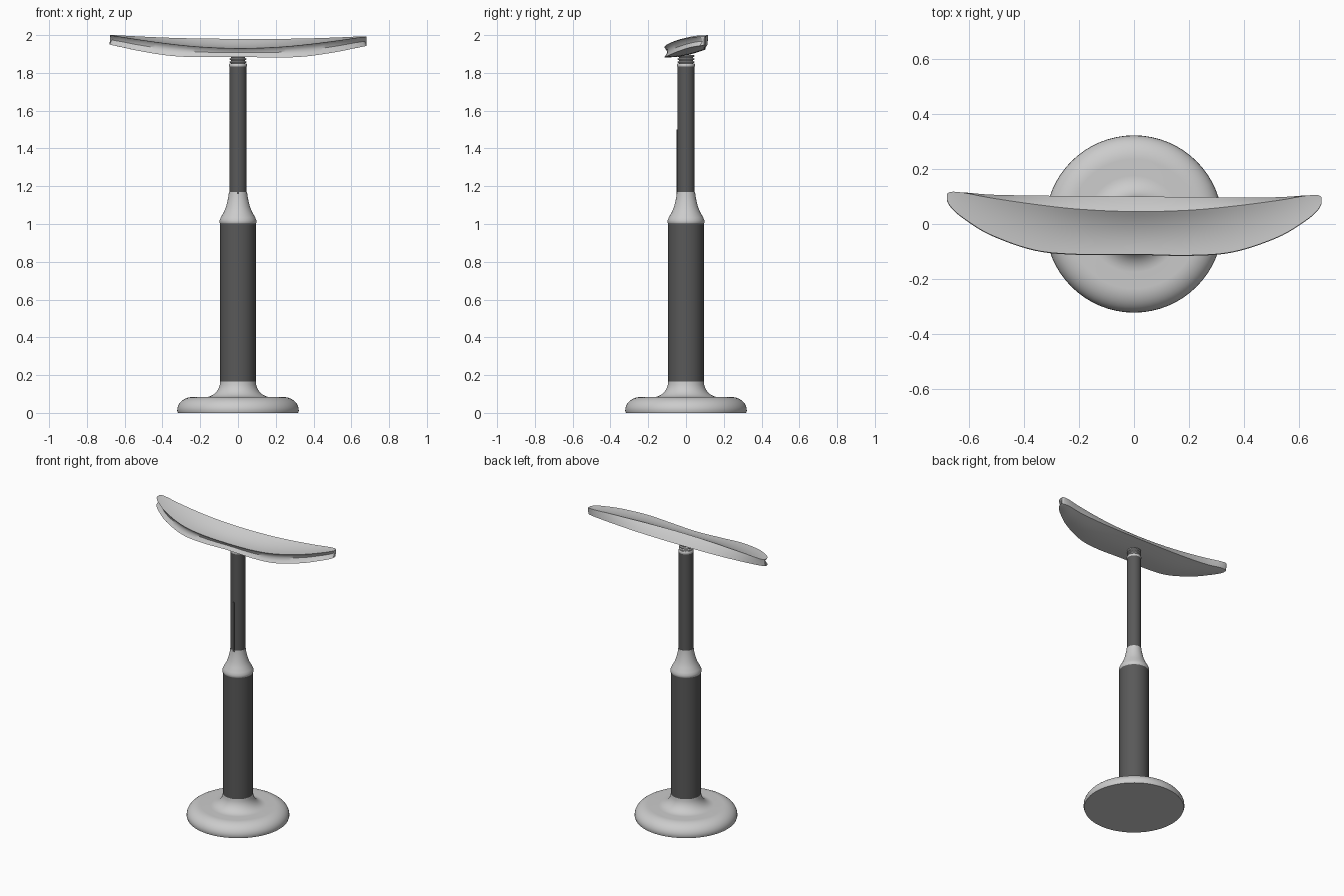
import bpy, bmesh, math
from mathutils import Vector, Matrix

if "Cube" in bpy.data.objects:
    bpy.data.objects.remove(bpy.data.objects["Cube"])

dark = bpy.data.materials.new("dark_grey")
dark.diffuse_color = (0.1, 0.1, 0.1, 1)
dark.use_nodes = True
dark.node_tree.nodes["Principled BSDF"].inputs["Base Color"].default_value = dark.diffuse_color


def finish(name, bm, mat=None, angle=35):
    bmesh.ops.remove_doubles(bm, verts=bm.verts, dist=1e-5)
    bmesh.ops.recalc_face_normals(bm, faces=bm.faces)
    me = bpy.data.meshes.new(name)
    bm.to_mesh(me)
    bm.free()
    ob = bpy.data.objects.new(name, me)
    bpy.context.collection.objects.link(ob)
    if mat:
        me.materials.append(mat)
    bpy.ops.object.select_all(action='DESELECT')
    ob.select_set(True)
    bpy.context.view_layer.objects.active = ob
    bpy.ops.object.shade_smooth_by_angle(angle=math.radians(angle))
    return ob


def bridge_rings(bm, rings):
    n = len(rings[0])
    for a, b in zip(rings, rings[1:]):
        for i in range(n):
            j = (i + 1) % n
            bm.faces.new((a[i], a[j], b[j], b[i]))
    bm.faces.new(rings[0])
    bm.faces.new(rings[-1])


def lathe(name, profile, mat=None, seg=64):
    bm = bmesh.new()
    rings = [[bm.verts.new((r * math.cos(2 * math.pi * i / seg),
                            r * math.sin(2 * math.pi * i / seg), z))
              for i in range(seg)] for r, z in profile]
    bridge_rings(bm, rings)
    return finish(name, bm, mat)


def arc(cr, cz, rr, rz, a0, a1, n=8):
    return [(cr + rr * math.cos(math.radians(a0 + (a1 - a0) * i / n)),
             cz + rz * math.sin(math.radians(a0 + (a1 - a0) * i / n))) for i in range(n + 1)]


# Round foot: rounded rim, then a fillet up into the lower tube
lathe("base", [(0.318, 0), (0.322, 0.012)] + arc(0.235, 0.015, 0.087, 0.07, 10, 90)
      + arc(0.175, 0.165, 0.08, 0.082, 270, 180))

# Telescopic post
lathe("lower_tube", [(0.095, 0.16), (0.095, 1.01)], dark)
lathe("collar", [(0.095, 1.003), (0.097, 1.006), (0.097, 1.02), (0.091, 1.035), (0.075, 1.063),
                 (0.063, 1.093), (0.055, 1.125), (0.05, 1.15), (0.048, 1.17)])
lathe("upper_tube", [(0.046, 1.16), (0.046, 1.835)], dark)

# Thin guide strip down the front of the upper tube
bm = bmesh.new()
bmesh.ops.create_cube(bm, size=1, matrix=Matrix.Translation((0, -0.045, 1.33))
                      @ Matrix.Diagonal((0.012, 0.01, 0.34, 1)))
finish("guide_strip", bm, dark)

# Swivel joint: end cap and ribbed neck
lathe("tube_cap", [(0.046, 1.833), (0.047, 1.838), (0.047, 1.845), (0.043, 1.851)])
ribs = []
for k in range(3):
    z = 1.85 + k * 0.016
    ribs += [(0.036, z), (0.044, z + 0.004), (0.044, z + 0.01), (0.036, z + 0.014)]
lathe("neck_joint", ribs)

# Curved head: half-length stations
# (x, front y, lip z, front bottom z, ridge y, ridge z, back y, back z)
half = [Vector(r) for r in (
    (0.00, -0.110, 1.930, 1.885, 0.045, 1.980, 0.100, 1.922),
    (0.20, -0.112, 1.937, 1.882, 0.052, 1.981, 0.100, 1.923),
    (0.36, -0.098, 1.952, 1.889, 0.068, 1.984, 0.100, 1.927),
    (0.52, -0.044, 1.973, 1.913, 0.090, 1.990, 0.102, 1.936),
    (0.62, 0.016, 1.988, 1.934, 0.108, 1.995, 0.109, 1.947),
    (0.665, 0.055, 1.994, 1.943, 0.111, 1.997, 0.106, 1.950),
    (0.68, 0.080, 1.995, 1.947, 0.104, 1.996, 0.100, 1.951))]


def mirror_row(v):
    w = v.copy()
    w[0] = -w[0]
    return w


rows = [mirror_row(v) for v in reversed(half[1:])] + half
fine = []
for i in range(len(rows) - 1):
    p0, p1, p2, p3 = (rows[max(0, min(len(rows) - 1, i + d))] for d in (-1, 0, 1, 2))
    for k in range(6):
        t = k / 6
        fine.append((p1 * 2 + (p2 - p0) * t + (p0 * 2 - p1 * 5 + p2 * 4 - p3) * t * t
                     + (p1 * 3 - p0 - p2 * 3 + p3) * t ** 3) * 0.5)
fine.append(rows[-1])

bm = bmesh.new()
rings = []
for x, fy, lz, bz, ry, rz, by, kz in fine:
    mid = (lz + bz) / 2
    pts = [(x, fy - 0.002, bz), (x * 0.992, fy + 0.008, bz + 0.014), (x * 0.985, fy + 0.014, mid),
           (x * 0.99, fy + 0.01, lz - 0.012)]
    for k in range(13):                      # dished upper surface rising to the ridge
        f = k / 12
        pts.append((x, fy + (ry - fy) * f, lz + (rz - lz) * f ** 2.2))
    for k in range(1, 5):                    # sloping back face
        f = k / 4
        pts.append((x, ry + (by - ry) * f, rz + (kz - rz) * f + 0.004 * math.sin(math.pi * f)))
    for k in range(1, 8):                    # gently bulged underside
        f = k / 8
        pts.append((x, by + (fy - by) * f, kz + (bz - kz) * f
                    - 0.05 * (by - fy) * math.sin(math.pi * f)))
    rings.append([bm.verts.new(p) for p in pts])
bridge_rings(bm, rings)
c = Vector((0, 0, 1.94))                     # slight yaw and roll, as in the pose
bmesh.ops.rotate(bm, verts=bm.verts, cent=c, matrix=Matrix.Rotation(-0.009, 3, 'Z'))
bmesh.ops.rotate(bm, verts=bm.verts, cent=c, matrix=Matrix.Rotation(0.005, 3, 'Y'))
finish("head", bm)
